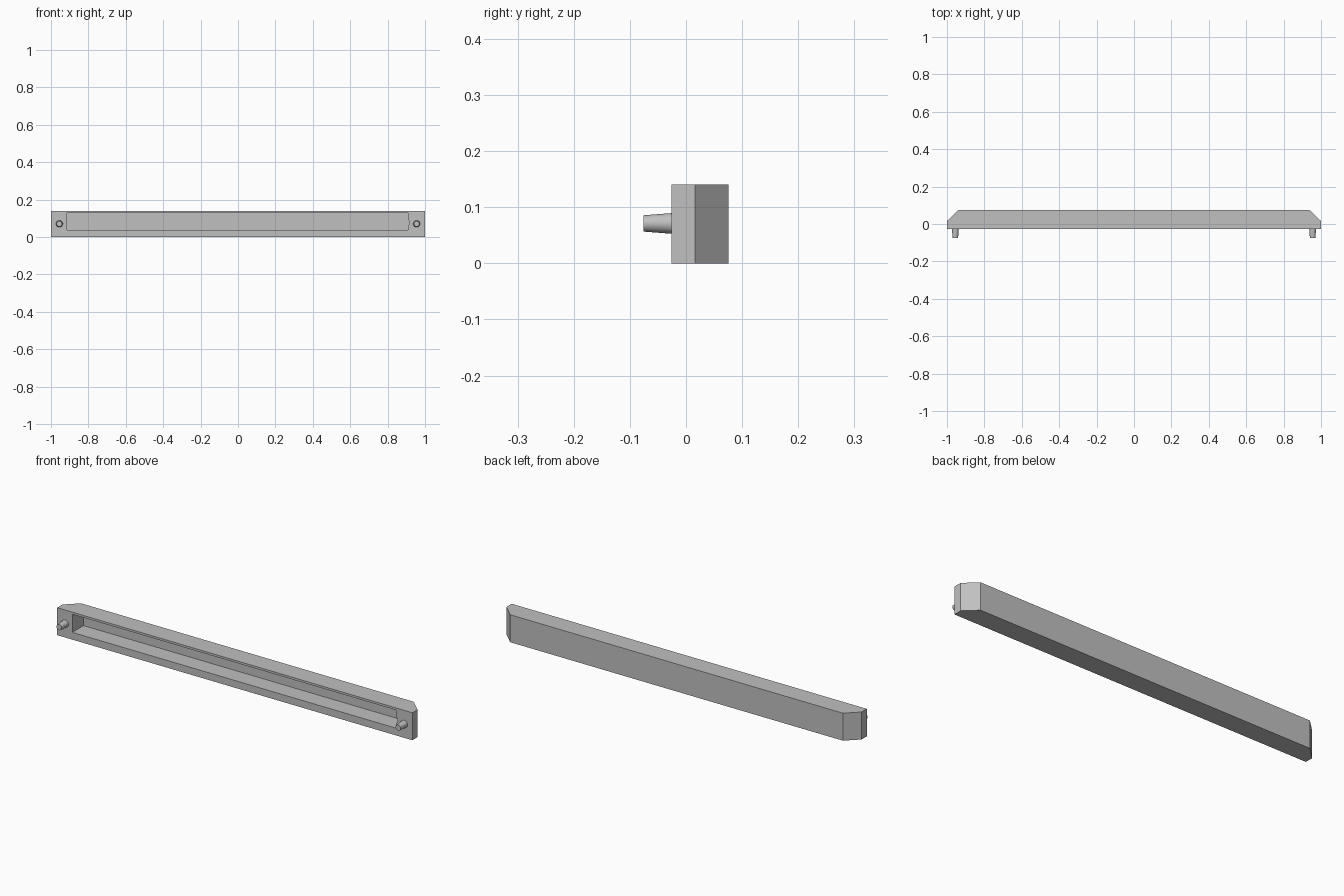
import bpy, bmesh, math
from mathutils import Matrix, Vector

if "Cube" in bpy.data.objects:
    bpy.data.objects.remove(bpy.data.objects["Cube"], do_unlink=True)

grey = bpy.data.materials.new("plain grey")
colour = (0.53, 0.53, 0.53, 1)
grey.diffuse_color = colour
grey.use_nodes = True
grey.node_tree.nodes["Principled BSDF"].inputs["Base Color"].default_value = colour


def finish(name, bm):
    bmesh.ops.recalc_face_normals(bm, faces=bm.faces)
    mesh = bpy.data.meshes.new(name)
    bm.to_mesh(mesh)
    bm.free()
    obj = bpy.data.objects.new(name, mesh)
    bpy.context.collection.objects.link(obj)
    mesh.materials.append(grey)
    return obj


def prism(name, outline, push):
    """Extrude a closed outline along the push vector."""
    bm = bmesh.new()
    face = bm.faces.new([bm.verts.new(p) for p in outline])
    moved = bmesh.ops.extrude_face_region(bm, geom=[face], use_keep_orig=True)
    verts = [v for v in moved["geom"] if isinstance(v, bmesh.types.BMVert)]
    bmesh.ops.translate(bm, verts=verts, vec=Vector(push))
    return finish(name, bm)


FRONT, BACK, HEIGHT = -0.026, 0.076, 0.14

# Long bar with chamfered rear corners
half = [(1, FRONT), (1, 0.016), (0.937, BACK)]
plan = half + [(-x, y) for x, y in reversed(half)]
bar = prism("bar", [(x, y, 0) for x, y in plan], (0, 0, HEIGHT))

# Recess in the front, with a slightly bulged left end
recess = [(-0.915, 0.037), (0.908, 0.037), (0.908, 0.06), (0.916, 0.068),
          (0.916, 0.085), (0.908, 0.093), (0.908, 0.129), (-0.915, 0.129)]
cutter = prism("recess_cutter", [(x, FRONT - 0.02, z) for x, z in recess], (0, 0.11, 0))
cutter.hide_render = True
cutter.hide_viewport = True
cut = bar.modifiers.new("recess", "BOOLEAN")
cut.operation = "DIFFERENCE"
cut.solver = "EXACT"
cut.object = cutter

# Tapered pegs on the front
for side, x in (("left", 0.955), ("right", -0.955)):
    bm = bmesh.new()
    bmesh.ops.create_cone(bm, cap_ends=True, segments=32, radius1=0.0185, radius2=0.0145,
                          depth=0.052, matrix=Matrix.Rotation(math.pi / 2, 4, "X"))
    peg = finish(side + "_peg", bm)
    peg.location = (x, FRONT - 0.024, 0.071)
    bpy.ops.object.select_all(action="DESELECT")
    peg.select_set(True)
    bpy.context.view_layer.objects.active = peg
    bpy.ops.object.shade_smooth_by_angle(angle=math.radians(40))
